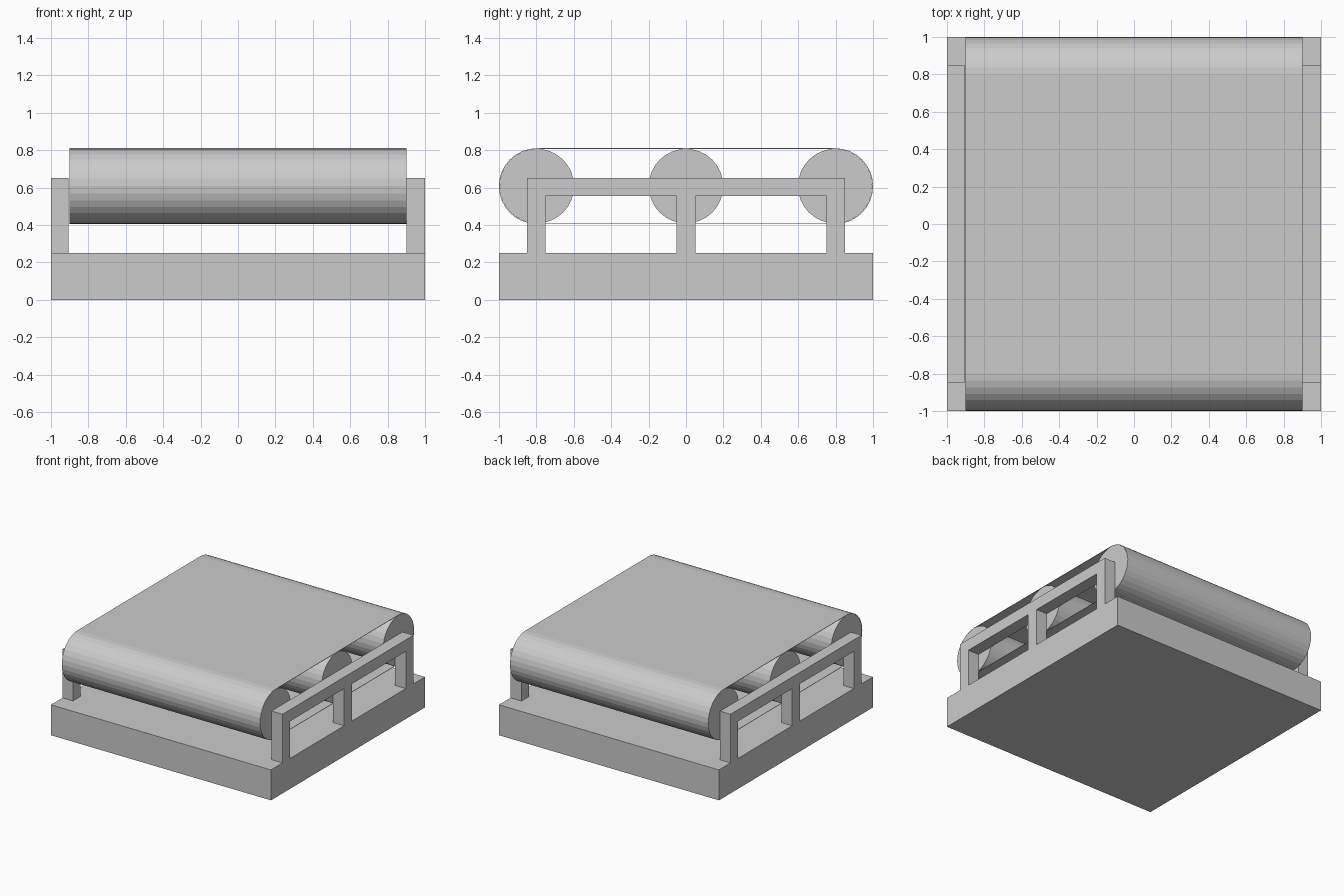
import bpy, bmesh
from math import sin, cos, pi

cube = bpy.data.objects.get("Cube")
if cube:
    bpy.data.objects.remove(cube, do_unlink=True)

grey = bpy.data.materials.new("light grey")
grey.use_nodes = True
colour = (0.6, 0.6, 0.6, 1)
grey.diffuse_color = colour
grey.node_tree.nodes["Principled BSDF"].inputs["Base Color"].default_value = colour

ROLLER_R, BELT_R, AXIS_Z, END_Y = 0.199, 0.2025, 0.6075, 0.7975
SIDES = 32


def extrude_profile(name, points, x0, x1, caps=True):
    """Extrude a closed (y, z) outline along x."""
    bm = bmesh.new()
    a = [bm.verts.new((x0, y, z)) for y, z in points]
    b = [bm.verts.new((x1, y, z)) for y, z in points]
    n = len(points)
    for i in range(n):
        j = (i + 1) % n
        bm.faces.new((a[i], a[j], b[j], b[i]))
    if caps:
        bm.faces.new(a)
        bm.faces.new(b)
    bmesh.ops.recalc_face_normals(bm, faces=bm.faces)
    mesh = bpy.data.meshes.new(name)
    bm.to_mesh(mesh)
    bm.free()
    mesh.materials.append(grey)
    obj = bpy.data.objects.new(name, mesh)
    bpy.context.collection.objects.link(obj)
    return obj


def arc(y, r, start, end, steps):
    return [(y + r * cos(start + (end - start) * i / steps),
             AXIS_Z + r * sin(start + (end - start) * i / steps))
            for i in range(steps + 1)]


# Base slab
extrude_profile("base", [(-1, 0), (1, 0), (1, 0.25), (-1, 0.25)], -1, 1)

# Side frames: one comb-shaped outline with two open windows above the base
outline = [(-0.85, 0.25), (-0.85, 0.65), (0.85, 0.65), (0.85, 0.25),
           (0.75, 0.25), (0.75, 0.555), (0.05, 0.555), (0.05, 0.25),
           (-0.05, 0.25), (-0.05, 0.555), (-0.75, 0.555), (-0.75, 0.25)]
extrude_profile("left_frame", outline, 0.9, 1)
extrude_profile("right_frame", outline, -1, -0.905)

# Rollers
for name, y in (("front", -END_Y), ("middle", 0), ("back", END_Y)):
    extrude_profile(name + "_roller", arc(y, ROLLER_R, 0, 2 * pi, SIDES)[:-1], -0.9, 0.9)

# Belt wrapped round the end rollers
loop = (arc(END_Y, BELT_R, -pi / 2, pi / 2, SIDES // 2)
        + arc(-END_Y, BELT_R, pi / 2, 3 * pi / 2, SIDES // 2))
belt = extrude_profile("belt", loop, -0.902, 0.9, caps=False)
thick = belt.modifiers.new("thickness", "SOLIDIFY")
thick.thickness = 0.003
thick.offset = -1
